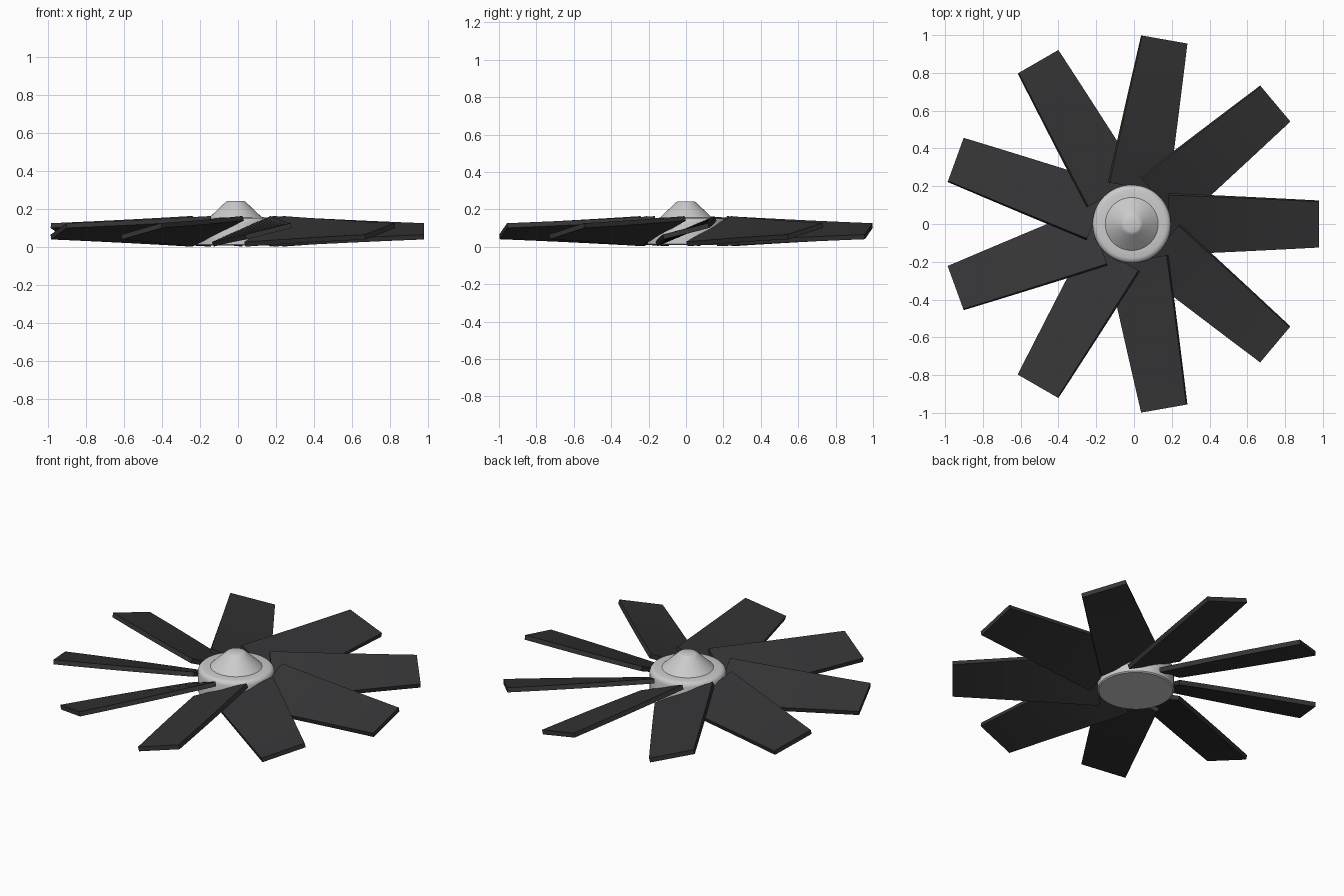
import bpy, bmesh, math
from mathutils import Matrix, Vector

if "Cube" in bpy.data.objects:
    bpy.data.objects.remove(bpy.data.objects["Cube"])

CX = -0.012          # rotor axis
MID = 0.083          # blade mid height

mat = bpy.data.materials.new("dark_blade")
mat.diffuse_color = (0.035, 0.035, 0.037, 1)
mat.use_nodes = True
mat.node_tree.nodes["Principled BSDF"].inputs["Base Color"].default_value = mat.diffuse_color


def finish(name, bm, material=None):
    bmesh.ops.recalc_face_normals(bm, faces=bm.faces)
    me = bpy.data.meshes.new(name)
    bm.to_mesh(me)
    bm.free()
    ob = bpy.data.objects.new(name, me)
    bpy.context.collection.objects.link(ob)
    if material:
        me.materials.append(material)
    return ob


# Hub: lathed drum with rounded shoulder and a conical cap
profile = [(0, .008), (.2, .008), (.207, .014), (.207, .128), (.203, .141),
           (.194, .15), (.18, .154), (.14, .155), (.06, .231), (.052, .238),
           (.043, .243), (0, .243)]
bm = bmesh.new()
verts = [bm.verts.new((r, 0, z)) for r, z in profile]
edges = [bm.edges.new(p) for p in zip(verts, verts[1:])]
bmesh.ops.spin(bm, geom=verts + edges, cent=(0, 0, 0), axis=(0, 0, 1),
               angle=math.tau, steps=64)
bmesh.ops.remove_doubles(bm, verts=bm.verts, dist=1e-4)
hub = finish("hub", bm)
hub.location.x = CX
bpy.context.view_layer.objects.active = hub
hub.select_set(True)
bpy.ops.object.shade_smooth_by_angle(angle=math.radians(30))


# Blades: tapered, twisted slabs pitched up on the counter-clockwise edge
def section(x, half, thick, pitch):
    turn = Matrix.Rotation(math.radians(pitch), 3, 'X')
    return [turn @ Vector((0, y * half, z * thick / 2)) + Vector((x, 0, MID))
            for y, z in ((-1, -1), (1, -1), (1, 1), (-1, 1))]


STEPS = 8
for i in range(9):
    bm = bmesh.new()
    rings = []
    for s in range(STEPS + 1):
        t = s / STEPS
        pts = section(.195 + t * .797, .172 - t * .047, .026, 23.5 - t * 9.5)
        rings.append([bm.verts.new(p) for p in pts])
    for a, b in zip(rings, rings[1:]):
        for k in range(4):
            n = (k + 1) % 4
            bm.faces.new((a[k], a[n], b[n], b[k]))
    bm.faces.new(rings[0])
    bm.faces.new(rings[-1])
    blade = finish(f"blade_{i + 1}", bm, mat)
    blade.location.x = CX
    blade.rotation_euler.z = math.radians(40 * i)
    for o in bpy.context.selected_objects:
        o.select_set(False)
    blade.select_set(True)
    bpy.context.view_layer.objects.active = blade
    bpy.ops.object.shade_smooth_by_angle(angle=math.radians(30))
